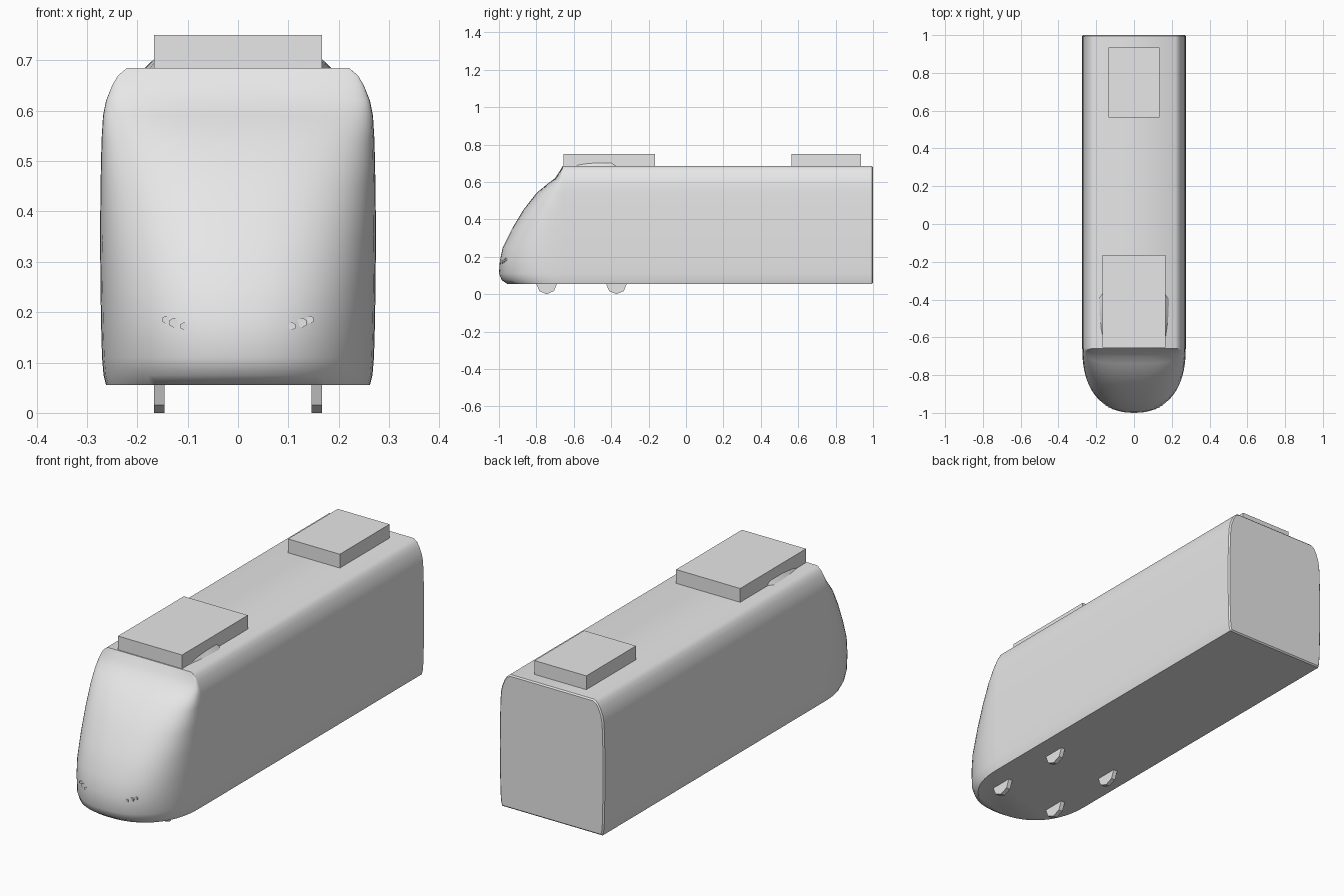
import bpy, bmesh, math
from mathutils import Matrix

cube = bpy.data.objects.get("Cube")
if cube:
    bpy.data.objects.remove(cube, do_unlink=True)

grey = bpy.data.materials.new("plain_grey")
grey.use_nodes = True
grey.diffuse_color = (0.8, 0.8, 0.8, 1)
grey.node_tree.nodes["Principled BSDF"].inputs["Base Color"].default_value = (0.8, 0.8, 0.8, 1)

JOIN = -0.66  # where the nose meets the body

# Height, half width and front reach of the shell
SHELL = [
    (0.055, 0.262, -0.955), (0.075, 0.267, -0.985), (0.11, 0.27, -1.0),
    (0.18, 0.272, -0.995), (0.25, 0.273, -0.98), (0.35, 0.274, -0.93),
    (0.45, 0.273, -0.87), (0.54, 0.271, -0.80), (0.59, 0.268, -0.74),
    (0.62, 0.262, -0.70), (0.65, 0.25, -0.68), (0.67, 0.238, -0.668),
    (0.685, 0.22, JOIN),
]


def finish(name, bm, smooth=False):
    bmesh.ops.recalc_face_normals(bm, faces=bm.faces)
    mesh = bpy.data.meshes.new(name)
    bm.to_mesh(mesh)
    bm.free()
    mesh.materials.append(grey)
    obj = bpy.data.objects.new(name, mesh)
    bpy.context.collection.objects.link(obj)
    if smooth:
        bpy.ops.object.select_all(action='DESELECT')
        obj.select_set(True)
        bpy.context.view_layer.objects.active = obj
        bpy.ops.object.shade_smooth_by_angle(angle=math.radians(40))
    return obj


def loft(name, rings, closed=True, smooth=True):
    bm = bmesh.new()
    rows = [[bm.verts.new(p) for p in ring] for ring in rings]
    n = len(rows[0])
    for a, b in zip(rows, rows[1:]):
        for i in range(n if closed else n - 1):
            j = (i + 1) % n
            bm.faces.new((a[i], a[j], b[j], b[i]))
    bm.faces.new(rows[0])
    if closed:
        bm.faces.new(rows[-1])
    return finish(name, bm, smooth)


def box(name, half_x, y0, y1, z0, z1):
    bm = bmesh.new()
    bmesh.ops.create_cube(bm, size=1)
    bm.transform(Matrix.Translation((0, (y0 + y1) / 2, (z0 + z1) / 2))
                 @ Matrix.Diagonal((half_x * 2, y1 - y0, z1 - z0, 1)))
    return finish(name, bm)


def disc(name, radius, depth, sides, axis, centre):
    bm = bmesh.new()
    bmesh.ops.create_cone(bm, cap_ends=True, segments=sides, radius1=radius,
                          radius2=radius, depth=depth)
    bm.transform(Matrix.Translation(centre) @ Matrix.Rotation(math.pi / 2, 4, axis))
    return finish(name, bm)


def power(z):
    return 2.2 + z


def nose_y(x, z):
    for (z0, w0, f0), (z1, w1, f1) in zip(SHELL, SHELL[1:]):
        if z0 <= z <= z1:
            t = (z - z0) / (z1 - z0)
            w, f = w0 + t * (w1 - w0), f0 + t * (f1 - f0)
            n = power(z)
            return JOIN + (f - JOIN) * (1 - abs(x / w) ** n) ** (1 / n)


# Long carriage body with a slightly eased rear edge
def section(y, inset):
    right = [(w - inset, y, min(max(z, 0.055 + inset), 0.685 - inset)) for z, w, f in SHELL]
    return right + [(-x, yy, z) for x, yy, z in reversed(right)]


loft("carriage_body", [section(JOIN, 0), section(0.994, 0), section(1.0, 0.006)])

# Rounded sloping nose
STEPS = 32
nose = []
for z, w, f in SHELL:
    ring = []
    for i in range(STEPS + 1):
        a = math.pi * i / STEPS
        c, s = math.cos(a), max(math.sin(a), 0)
        e = 2 / power(z)
        ring.append((math.copysign(abs(c) ** e, c) * w, JOIN + (f - JOIN) * s ** e, z))
    nose.append(ring)
loft("nose", nose, closed=False)

# Roof equipment
box("front_roof_unit", 0.167, -0.655, -0.165, 0.68, 0.75)
box("rear_roof_unit", 0.135, 0.565, 0.935, 0.68, 0.75)

# Low fairing that shows on both sides of the front roof unit
fairing = [(-0.62, 0.165, 0.687), (-0.55, 0.178, 0.70), (-0.48, 0.187, 0.706),
           (-0.40, 0.19, 0.706), (-0.37, 0.168, 0.70)]
loft("roof_fairing", [[(-w, y, 0.68), (-0.163, y, h), (0.163, y, h), (w, y, 0.68)]
                      for y, w, h in fairing])

# Wheels and headlights, mirrored left and right
for side, sign in (("left", 1), ("right", -1)):
    for place, y in (("front", -0.745), ("rear", -0.372)):
        disc(f"{place}_{side}_wheel", 0.055, 0.021, 8, 'Y', (sign * 0.156, y, 0.055))
    for k, (x, z, r) in enumerate([(0.107, 0.172, 0.008), (0.127, 0.179, 0.01),
                                   (0.143, 0.185, 0.008)]):
        disc(f"{side}_headlight_{k + 1}", r, 0.012, 6, 'X',
             (sign * x, nose_y(x, z) + 0.003, z))
